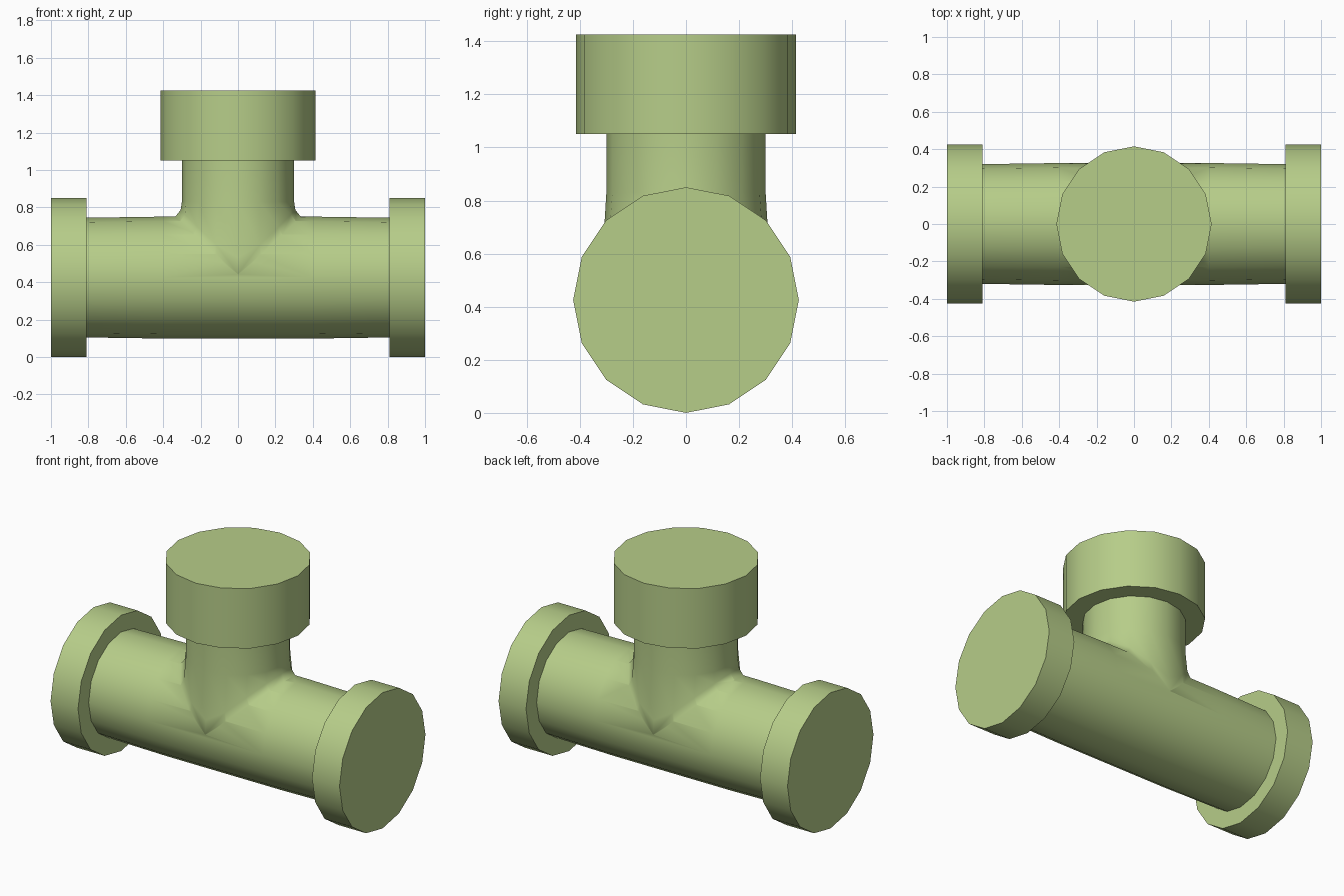
import bpy, bmesh
from math import cos, sin, sqrt, pi, radians

if "Cube" in bpy.data.objects:
    bpy.data.objects.remove(bpy.data.objects["Cube"])

N = 16          # sides of every round section
CZ = 0.425      # height of the main pipe axis
R = 0.326       # main pipe radius at the middle


def loft(name, rings):
    """Closed solid through a list of N-point rings."""
    bm = bmesh.new()
    rows = [[bm.verts.new(p) for p in ring] for ring in rings]
    for a, b in zip(rows, rows[1:]):
        for i in range(N):
            j = (i + 1) % N
            bm.faces.new((a[i], a[j], b[j], b[i]))
    bm.faces.new(rows[0])
    bm.faces.new(rows[-1])
    bmesh.ops.recalc_face_normals(bm, faces=bm.faces)
    me = bpy.data.meshes.new(name)
    bm.to_mesh(me)
    bm.free()
    ob = bpy.data.objects.new(name, me)
    bpy.context.collection.objects.link(ob)
    return ob


ANG = [2 * pi * i / N for i in range(N)]


def ring_x(x, r):
    return [(x, r * cos(a), CZ + r * sin(a)) for a in ANG]


def ring_z(z, r):
    return [(r * cos(a), r * sin(a), z) for a in ANG]


def saddle(rx, ry, lift):
    """Ring that follows the curved top of the main pipe."""
    pts = []
    for a in ANG:
        y = ry * sin(a)
        pts.append((rx * cos(a), y, CZ + lift + sqrt(max(R * R - y * y, 0))))
    return pts


# main pipe with a wide collar at each end
half = [(1.0, 0.425), (0.81, 0.425), (0.81, 0.32), (0.4, R)]
profile = [(-x, r) for x, r in half] + half[::-1]
body = loft("tee_pipe", [ring_x(x, r) for x, r in profile])

# branch with collar on top and a flared foot
branch = loft("branch", [
    ring_z(1.425, 0.415), ring_z(1.05, 0.415), ring_z(1.05, 0.30),
    ring_z(0.83, 0.30), saddle(0.307, 0.318, 0.035),
    saddle(0.34, 0.325, -0.006), ring_z(0.38, 0.27)])

# join both into one shell
mod = body.modifiers.new("union", 'BOOLEAN')
mod.operation = 'UNION'
mod.solver = 'EXACT'
mod.object = branch
bpy.context.view_layer.objects.active = body
body.select_set(True)
bpy.ops.object.modifier_apply(modifier="union")
bpy.data.objects.remove(branch)

# green plastic
mat = bpy.data.materials.new("green")
mat.diffuse_color = (0.47, 0.61, 0.25, 1)
mat.use_nodes = True
mat.node_tree.nodes["Principled BSDF"].inputs["Base Color"].default_value = mat.diffuse_color
body.data.materials.clear()
body.data.materials.append(mat)
for p in body.data.polygons:
    p.material_index = 0
bpy.ops.object.shade_smooth_by_angle(angle=radians(60))
